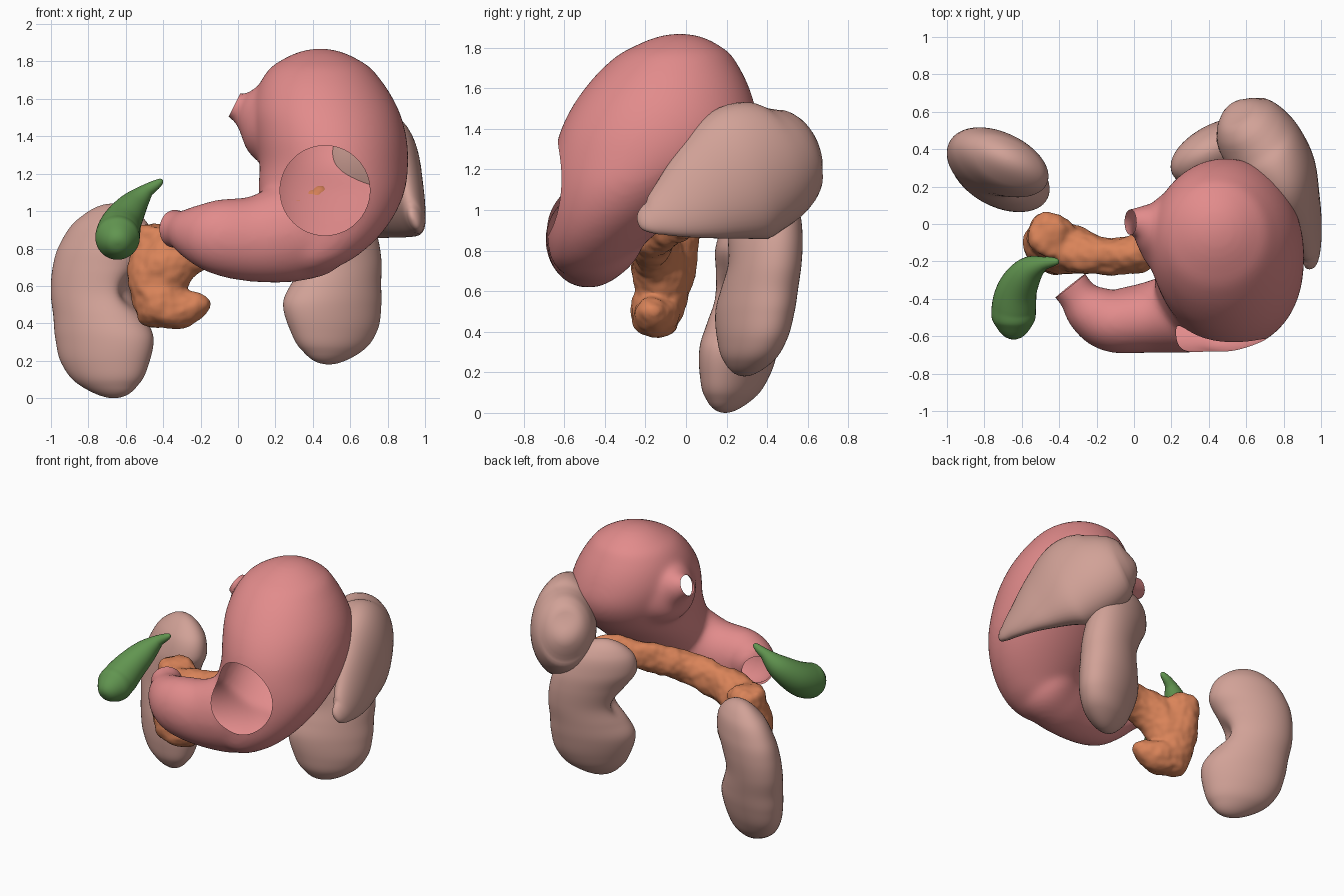
import bpy, bmesh, math
from mathutils import Vector, noise
from mathutils.bvhtree import BVHTree

if "Cube" in bpy.data.objects:
    bpy.data.objects.remove(bpy.data.objects["Cube"])


def material(name, color):
    m = bpy.data.materials.new(name)
    m.diffuse_color = (*color, 1)
    m.use_nodes = True
    m.node_tree.nodes["Principled BSDF"].inputs["Base Color"].default_value = m.diffuse_color
    return m


PINK = material("stomach_pink", (0.76, 0.26, 0.26))
FLESH = material("organ_flesh", (0.64, 0.36, 0.31))
ORANGE = material("pancreas_orange", (0.70, 0.23, 0.10))
GREEN = material("gall_green", (0.12, 0.30, 0.08))


def catmull(a, b, c, d, t):
    return [0.5 * (2*q + (r-p)*t + (2*p-5*q+4*r-s)*t*t + (3*q-p-3*r+s)*t**3)
            for p, q, r, s in zip(a, b, c, d)]


def loft(bm, secs, ref, axis=None, steps=7, sides=40):
    """Skin smooth elliptical sections (x, y, z, half width, half depth along ref)."""
    secs = [s if len(s) == 5 else (*s, s[3]) for s in secs]
    pts = []
    for i in range(len(secs) - 1):
        q = [secs[min(max(k, 0), len(secs) - 1)] for k in range(i - 1, i + 3)]
        for j in range(steps):
            t = j / steps
            if i == 0:
                t = t * t           # crowd rings at the rounded ends
            if i == len(secs) - 2:
                t = 1 - (1 - t) ** 2
            p = catmull(*q, t)
            if i in (0, len(secs) - 2):   # round, not pointed, ends
                w = t if i == 0 else 1 - t
                e = secs[1] if i == 0 else secs[-2]
                o = secs[0] if i == 0 else secs[-1]
                p[2] = o[2] + (e[2] - o[2]) * w
                for k in (3, 4):
                    p[k] = o[k] + (e[k] - o[k]) * math.sqrt(max(w, 0))
            pts.append(p)
    pts.append(secs[-1])
    rings = []
    for i, p in enumerate(pts):
        lo, hi = pts[max(i - 2, 0)], pts[min(i + 2, len(pts) - 1)]
        T = Vector(axis) if axis else (Vector(hi[:3]) - Vector(lo[:3])).normalized()
        V = Vector(ref)
        V = (V - T * V.dot(T)).normalized()
        U = T.cross(V)
        rings.append([bm.verts.new(Vector(p[:3])
                      + U * max(p[3], 0.002) * math.cos(2 * math.pi * k / sides)
                      + V * max(p[4], 0.002) * math.sin(2 * math.pi * k / sides))
                      for k in range(sides)])
    for r, s in zip(rings, rings[1:]):
        for k in range(sides):
            n = (k + 1) % sides
            bm.faces.new((r[k], r[n], s[n], s[k]))
    bm.faces.new(rings[0])
    bm.faces.new(rings[-1])
    bmesh.ops.recalc_face_normals(bm, faces=bm.faces)


def finish(name, bm, mat):
    me = bpy.data.meshes.new(name)
    bm.to_mesh(me)
    bm.free()
    me.materials.append(mat)
    me.shade_smooth()
    ob = bpy.data.objects.new(name, me)
    bpy.context.collection.objects.link(ob)
    return ob


def fuse(bm, voxel, smooth):
    """Merge overlapping closed lofts into one smooth skin."""
    ob = finish("fuse_helper", bm, PINK)
    m = ob.modifiers.new("remesh", 'REMESH')
    m.mode, m.voxel_size = 'VOXEL', voxel
    s = ob.modifiers.new("smooth", 'SMOOTH')
    s.factor, s.iterations = 0.5, smooth
    me = bpy.data.meshes.new_from_object(ob.evaluated_get(bpy.context.evaluated_depsgraph_get()))
    out = bmesh.new()
    out.from_mesh(me)
    bpy.data.objects.remove(ob)
    return out


def open_end(bm, centre, normal, radius):
    """Trim a tube end flat and leave it open."""
    c, n = Vector(centre), Vector(normal).normalized()
    faces = [f for f in bm.faces if (f.calc_center_median() - c).length < radius]
    geom = list({x for f in faces for x in (*f.verts, *f.edges)}) + faces
    bmesh.ops.bisect_plane(bm, geom=geom, plane_co=c, plane_no=n)
    bmesh.ops.delete(bm, geom=[v for v in bm.verts if (v.co - c).length < radius
                               and (v.co - c).dot(n) > 1e-4], context='VERTS')


# Stomach body: horizontal slices (z, left, right, front, back)
BODY = [(1.87, .44, .44, -.03, -.03), (1.80, .22, .66, -.27, .18), (1.70, .125, .765, -.41, .265),
        (1.55, .08, .855, -.535, .33), (1.40, .09, .90, -.615, .35), (1.25, .115, .91, -.655, .28),
        (1.10, .11, .89, -.675, .10), (.95, .14, .82, -.685, -.07), (.82, .19, .71, -.68, -.22),
        (.72, .25, .57, -.64, -.34), (.66, .38, .38, -.51, -.51)]
bm = bmesh.new()
loft(bm, [((l + r) / 2, (f + b) / 2, z, (r - l) / 2, (b - f) / 2) for z, l, r, f, b in BODY],
     (0, 1, 0), axis=(0, 0, 1), sides=64)
# Antrum and pylorus
loft(bm, [(.58, -.42, 1.0, 0), (.46, -.43, .94, .24, .23), (.28, -.465, .885, .265, .225),
          (.08, -.50, .85, .23, .19),
          (-.12, -.515, .865, .20, .17), (-.24, -.45, .885, .145, .14),
          (-.30, -.385, .90, .105), (-.34, -.33, .905, .105), (-.40, -.255, .91, .105)], (0, 1, 0))
# Oesophagus stub
loft(bm, [(-.12, .01, 1.62, .068), (-.02, .01, 1.565, .07), (.03, .01, 1.545, .10, .09),
          (.09, -.01, 1.525, .165, .15), (.16, -.03, 1.50, .235, .23), (.26, -.05, 1.48, .28, .29),
          (.4, -.06, 1.47, .28)], (0, 1, 0))
bm = fuse(bm, 0.016, 24)
open_end(bm, (-.34, -.33, .905), (-.62, .78, .03), .2)
open_end(bm, (-.02, .01, 1.565), (-.89, 0, .45), .14)

# Round window in the front wall
tree = BVHTree.FromBMesh(bm)
WX, WZ, WR = .465, 1.11, .24
off = lambda v: Vector((v.co.x - WX, v.co.z - WZ))
bmesh.ops.delete(bm, geom=[v for v in bm.verts if v.co.y < -.45 and off(v).length < WR],
                 context='VERTS')
for v in bm.verts:
    if v.is_boundary and v.co.y < -.4 and off(v).length < WR + .06:
        d = off(v).normalized() * WR
        hit = tree.ray_cast(Vector((WX + d.x, -2, WZ + d.y)), Vector((0, 1, 0)))[0]
        if hit:
            v.co = hit
finish("stomach", bm, PINK)

# Kidneys: one bean profile (height, medial shift, half width, half depth), mirrored
BEAN = [(0, .05, 0, 0), (.07, .02, .17, .105), (.18, .0, .25, .15), (.31, -.005, .28, .17),
        (.42, -.035, .26, .17), (.54, -.07, .24, .165), (.67, -.045, .255, .165),
        (.79, .005, .265, .155), (.92, .035, .19, .11), (1, .04, 0, 0)]


def kidney(name, side, base, top):
    base, top = Vector(base), Vector(top)
    U = Vector((.9 * side, -.43, 0))
    secs = []
    for h, u, a, b in BEAN:
        secs.append((*(base.lerp(top, h) + U * u), a, b))
    bm = bmesh.new()
    loft(bm, secs, (.43 * side, .9, 0), axis=(0, 0, 1), sides=56)
    hilum = base.lerp(top, .54) + U * .17     # dented hilum
    for v in bm.verts:
        d = v.co - hilum
        v.co -= U * .07 * math.exp(-(d.x**2 + d.y**2) / .007 - d.z**2 / .012)
    finish(name, bm, FLESH)


kidney("right_kidney", 1, (-.71, .215, 0), (-.71, .36, 1.04))
kidney("left_kidney", -1, (.53, .31, .18), (.43, .40, 1.21))

# Spleen: thick curved wedge wrapping the back of the stomach
bm = bmesh.new()
loft(bm, [(.535, .61, 1.33, 0), (.575, .555, 1.30, .16, .20), (.67, .44, 1.23, .215, .30),
          (.785, .28, 1.18, .195, .345), (.875, .10, 1.09, .125, .26), (.925, -.05, 1.015, .075, .17),
          (.945, -.18, .96, .04, .08), (.935, -.24, .95, 0)], (-.3, .3, 1))
finish("spleen", bm, FLESH)

# Gallbladder: drop hanging from a narrow neck
bm = bmesh.new()
loft(bm, [(-.405, -.20, 1.168, .004), (-.48, -.21, 1.115, .035), (-.56, -.25, 1.03, .078),
          (-.62, -.34, .94, .105), (-.642, -.44, .875, .118), (-.643, -.53, .845, .105),
          (-.643, -.612, .825, 0)], (.3, .3, 1))
finish("gallbladder", bm, GREEN)

# Pancreas: tail and body, hooked head, lumpy surface
bm = bmesh.new()
loft(bm, [(.58, .24, 1.10, 0), (.5, .19, 1.06, .08, .06), (.3, .05, .985, .10, .07),
          (.05, -.14, .89, .11, .10), (-.15, -.17, .83, .12, .105), (-.33, -.14, .77, .15, .13),
          (-.43, -.13, .60, .145, .13), (-.38, -.15, .49, .12, .12), (-.26, -.16, .485, .09, .10),
          (-.15, -.16, .53, 0)], (0, 1, 0))
loft(bm, [(-.43, -.05, .93, 0), (-.435, -.05, .90, .11, .11), (-.45, -.07, .78, .12, .13),
          (-.45, -.11, .6, .125, .135), (-.42, -.15, .43, .12, .10), (-.41, -.16, .375, 0)],
     (.3, 1, 0))
bm = fuse(bm, 0.014, 8)
bm.normal_update()
moves = [(v, v.normal * (.018 * noise.noise(v.co * 8) + .006 * noise.noise(v.co * 24)))
         for v in bm.verts]
for v, m in moves:
    v.co += m
finish("pancreas", bm, ORANGE)
